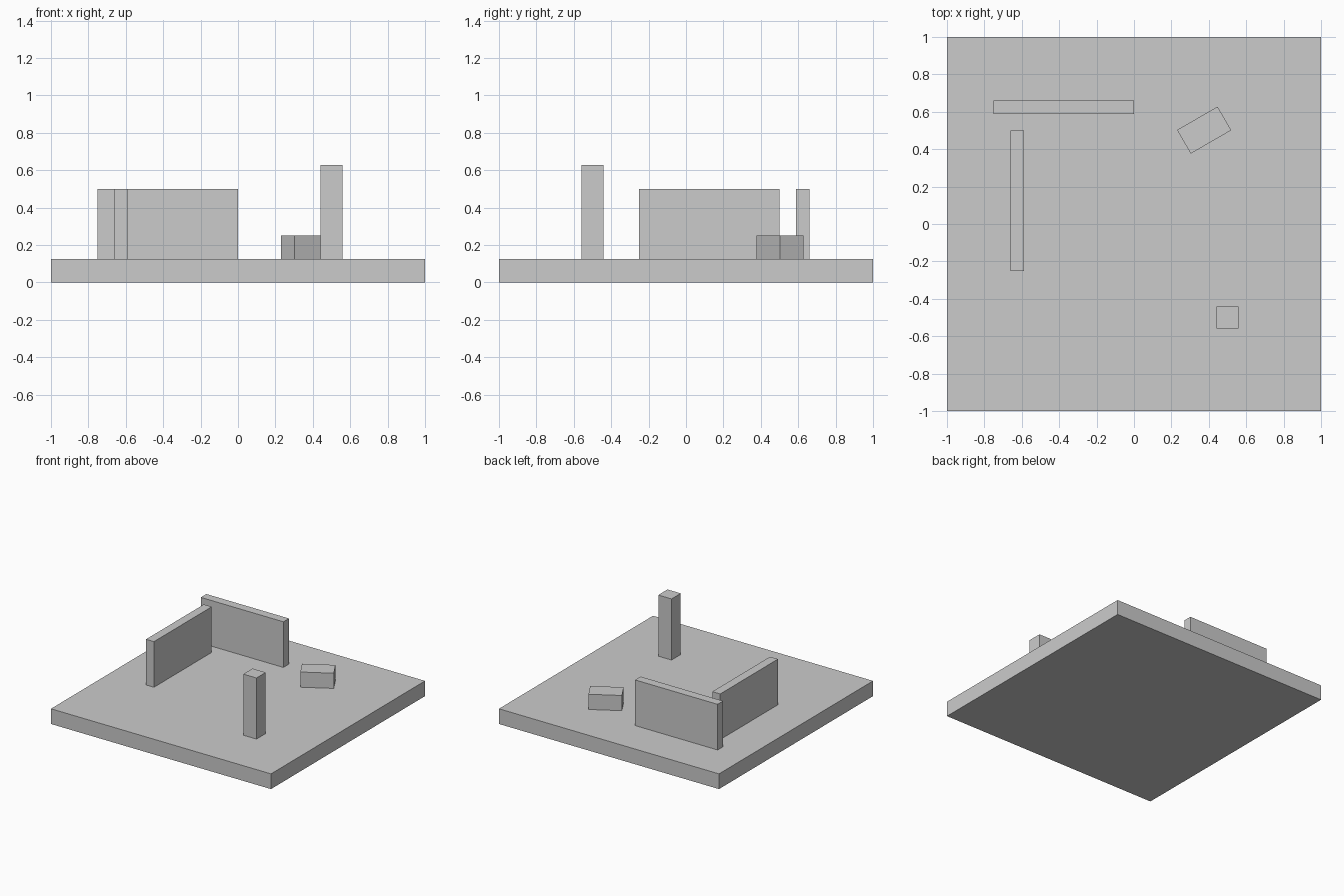
import bpy
from math import radians

if "Cube" in bpy.data.objects:
    bpy.data.objects.remove(bpy.data.objects["Cube"])


def box(name, center, size, z0, z1, turn=0):
    """Axis-aligned box from z0 to z1, optionally turned about z (degrees)."""
    bpy.ops.mesh.primitive_cube_add(
        size=1,
        location=(center[0], center[1], (z0 + z1) / 2),
        rotation=(0, 0, radians(turn)))
    ob = bpy.context.object
    ob.name = name
    ob.scale = (size[0], size[1], z1 - z0)
    return ob


TOP = 0.125  # upper surface of the floor slab

# Floor slab
box("floor_slab", (0, 0), (2, 2), 0, TOP)

# Two thin walls around the rear left corner
box("back_wall", (-0.375, 0.625), (0.75, 0.072), TOP, 0.5)
box("left_wall", (-0.625, 0.125), (0.072, 0.75), TOP, 0.5)

# Square pillar at the front right
box("pillar", (0.5, -0.5), (0.12, 0.12), TOP, 0.627)

# Low block, turned on the floor
box("low_block", (0.375, 0.502), (0.25, 0.146), TOP, 0.25, turn=30)
